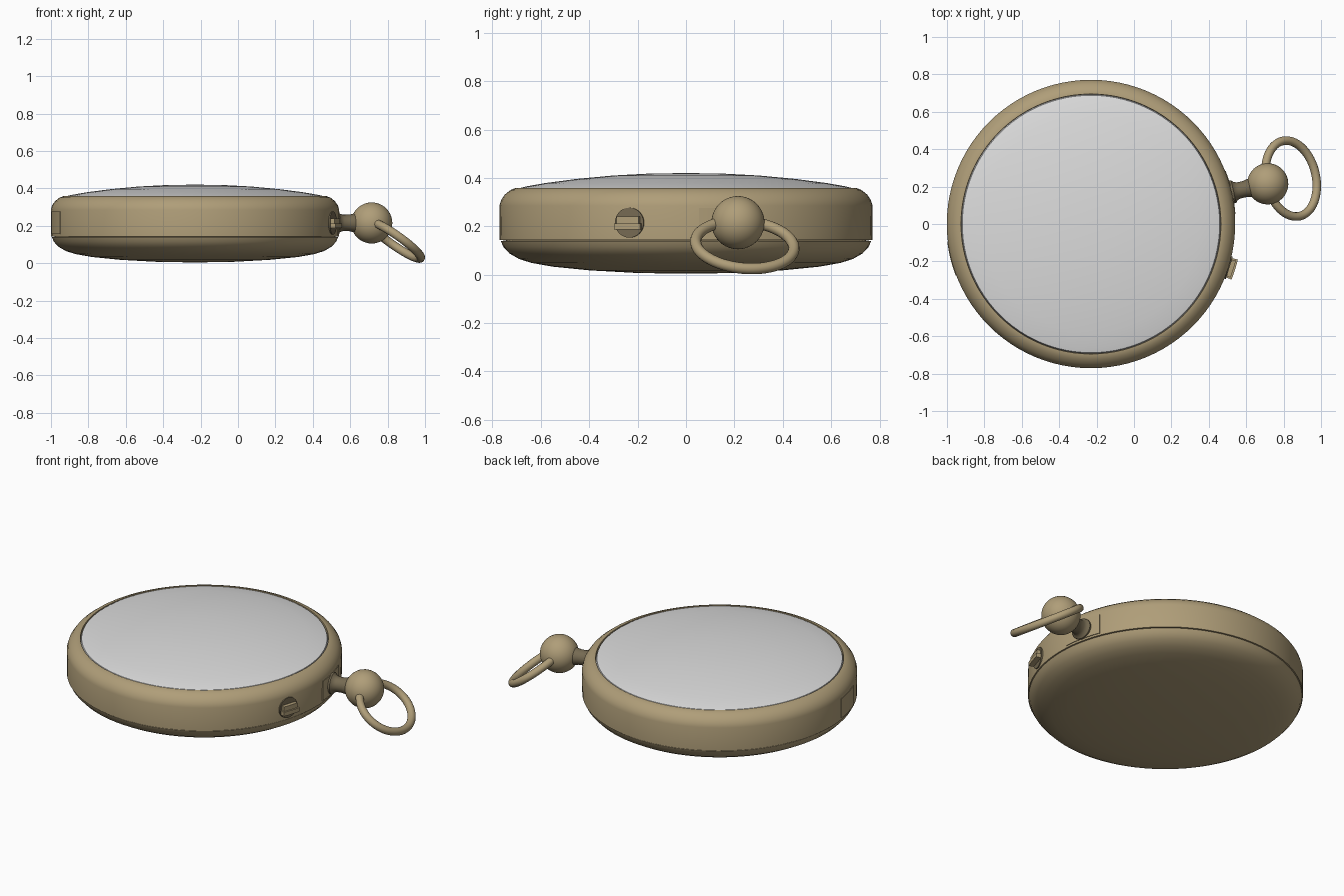
import bpy, bmesh, math
from mathutils import Vector, Matrix

if "Cube" in bpy.data.objects:
    bpy.data.objects.remove(bpy.data.objects["Cube"])

CX, CY = -0.23, 0.0          # centre of the case
MID = 0.215                  # height of the case's waist
CROWN = math.radians(12.8)   # direction of the crown


def material(name, rgb):
    m = bpy.data.materials.new(name)
    m.diffuse_color = (*rgb, 1)
    m.use_nodes = True
    m.node_tree.nodes["Principled BSDF"].inputs["Base Color"].default_value = m.diffuse_color
    return m


BRASS = material("brass", (0.43, 0.34, 0.19))
DARK = material("dark_brass", (0.18, 0.145, 0.085))
GLASS = material("pale_grey", (0.72, 0.72, 0.72))


def finish(name, bm, mat, matrix=None, angle=35):
    bmesh.ops.recalc_face_normals(bm, faces=bm.faces)
    me = bpy.data.meshes.new(name)
    bm.to_mesh(me)
    bm.free()
    me.materials.append(mat)
    me.shade_smooth()
    me.set_sharp_from_angle(angle=math.radians(angle))
    ob = bpy.data.objects.new(name, me)
    bpy.context.collection.objects.link(ob)
    if matrix:
        ob.matrix_world = matrix
    return ob


def lathe(name, profile, mat, matrix, steps=96, angle=35):
    """Spin (radius, height) points round the local z axis."""
    bm = bmesh.new()
    vs = [bm.verts.new((r, 0, z)) for r, z in profile]
    es = [bm.edges.new(p) for p in zip(vs, vs[1:])]
    bmesh.ops.spin(bm, geom=vs + es, cent=(0, 0, 0), axis=(0, 0, 1),
                   angle=math.tau, steps=steps, use_duplicate=False)
    bmesh.ops.remove_doubles(bm, verts=bm.verts, dist=1e-5)
    return finish(name, bm, mat, matrix, angle)


def arc_block(name, a0, a1, z0, z1, r0, r1, mat, steps=10):
    """Block that follows the round wall of the case, angles in degrees."""
    bm = bmesh.new()
    rows = []
    for i in range(steps + 1):
        a = math.radians(a0 + (a1 - a0) * i / steps)
        rows.append([bm.verts.new((CX + r * math.cos(a), CY + r * math.sin(a), z))
                     for r, z in ((r0, z0), (r1, z0), (r1, z1), (r0, z1))])
    for p, q in zip(rows, rows[1:]):
        for k in range(4):
            bm.faces.new((p[k], p[(k + 1) % 4], q[(k + 1) % 4], q[k]))
    bm.faces.new(rows[0])
    bm.faces.new(rows[-1])
    return finish(name, bm, mat)


def radial(angle, dist, z):
    """Frame whose local z points outwards from the case."""
    d = Vector((math.cos(angle), math.sin(angle), 0))
    pos = Vector((CX, CY, z)) + d * dist
    return Matrix.Translation(pos) @ d.to_track_quat('Z', 'Y').to_matrix().to_4x4()


case = Matrix.Translation((CX, CY, 0))

# Case: back lid, middle band with bezel, domed glass
lathe("back_lid", [(0, 0.004), (0.2, 0.007), (0.4, 0.018), (0.55, 0.033), (0.64, 0.049),
                   (0.69, 0.065), (0.73, 0.088), (0.755, 0.115), (0.765, 0.139),
                   (0.74, 0.143)], BRASS, case)
lathe("middle_band", [(0.74, 0.143), (0.770, 0.143), (0.771, 0.285), (0.764, 0.309),
                      (0.748, 0.332), (0.725, 0.350), (0.705, 0.358), (0.695, 0.359),
                      (0.693, 0.342)], BRASS, case)
lathe("glass", [(0, 0.42), (0.15, 0.418), (0.3, 0.410), (0.45, 0.396), (0.58, 0.379),
                (0.66, 0.365), (0.688, 0.358), (0.693, 0.342)], GLASS, case)

# Plates on the wall: hinge and crown seat
arc_block("hinge_plate", 187, 201, 0.155, 0.275, 0.75, 0.774, BRASS)
arc_block("crown_seat", 4, 21.6, 0.155, 0.275, 0.75, 0.774, BRASS)

# Crown stem (flared at the case) and ball
lathe("crown_stem", [(0, -0.03), (0.062, -0.03), (0.062, 0.012), (0.05, 0.022),
                     (0.044, 0.04), (0.044, 0.075), (0.05, 0.1), (0.05, 0.13), (0, 0.13)],
      DARK, radial(CROWN, 0.77, MID), 32)
bm = bmesh.new()
bmesh.ops.create_uvsphere(bm, u_segments=40, v_segments=24, radius=0.11)
finish("crown_ball", bm, BRASS, radial(CROWN, 0.969, MID))

# Oval bow ring hanging down through the ball
u = Vector((math.cos(CROWN), math.sin(CROWN), 0))
side = Vector((-u.y, u.x, 0))
slope = math.radians(36.5)
down = u * math.cos(slope) - Vector((0, 0, math.sin(slope)))
normal = down.cross(side)
centre = Vector((0.84, 0.243, 0.123))
N, M, TUBE = 64, 14, 0.023
bm = bmesh.new()
loops = []
for i in range(N):
    t = math.tau * i / N
    c = centre + down * (0.165 * math.cos(t)) + side * (0.206 * math.sin(t))
    out = (down * (0.206 * math.cos(t)) + side * (0.165 * math.sin(t))).normalized()
    loops.append([bm.verts.new(c + (out * math.cos(s) + normal * math.sin(s)) * TUBE)
                  for s in (math.tau * k / M for k in range(M))])
for i in range(N):
    p, q = loops[i], loops[(i + 1) % N]
    for k in range(M):
        bm.faces.new((p[k], p[(k + 1) % M], q[(k + 1) % M], q[k]))
finish("bow_ring", bm, BRASS, None, 60)

# Push button: dark round seat and a two-part ribbed key
BTN = math.radians(-17.6)
lathe("button_seat", [(0, -0.03), (0.062, -0.03), (0.062, 0.006), (0, 0.006)],
      DARK, radial(BTN, 0.77, MID), 32)
deg = math.degrees(BTN)
arc_block("button_lower", deg - 4, deg + 4, 0.187, 0.212, 0.76, 0.808, BRASS, 4)
arc_block("button_upper", deg - 3.4, deg + 3.4, 0.212, 0.24, 0.76, 0.799, BRASS, 4)
